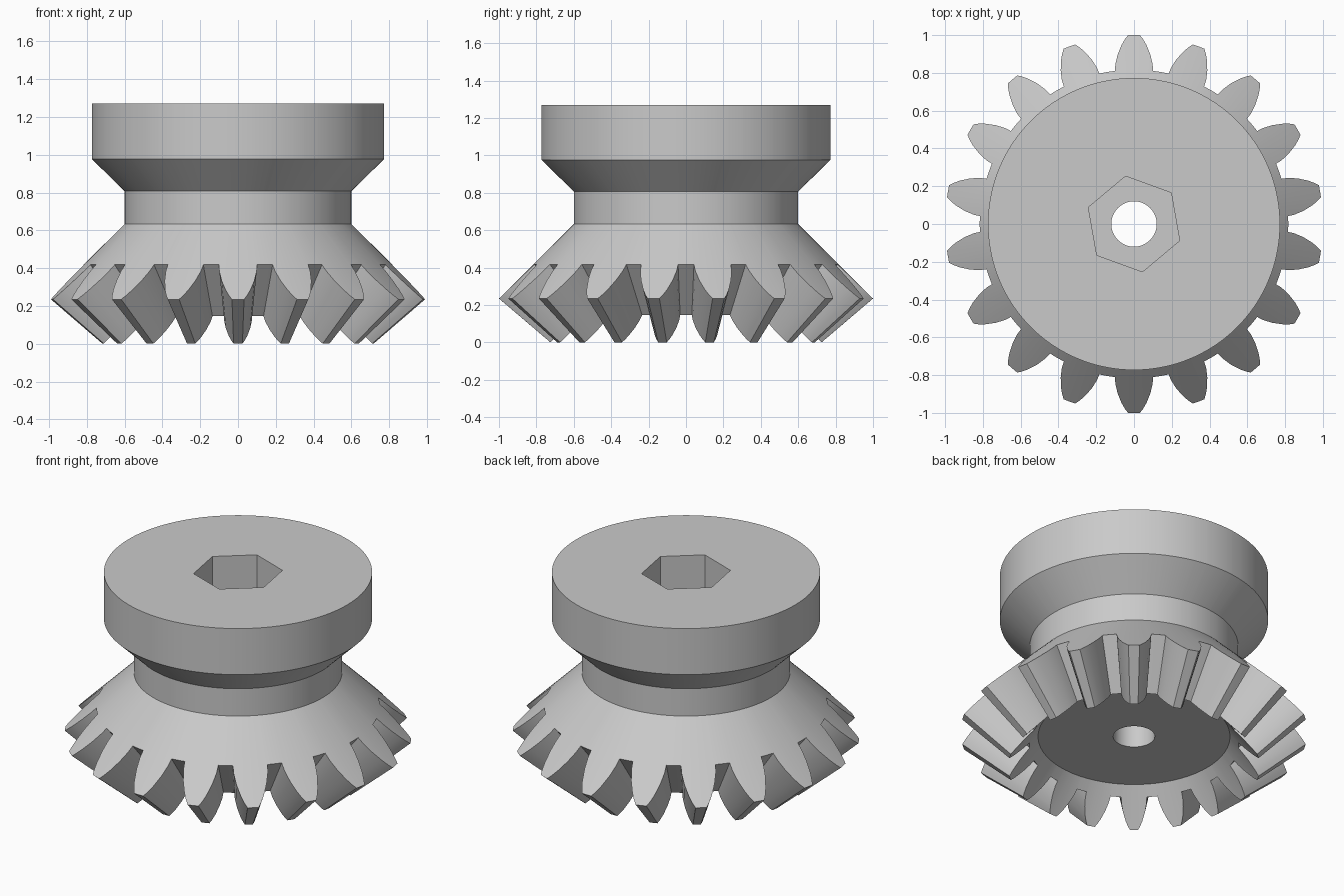
import bpy, bmesh, math
from math import sin, cos, pi, radians

cube = bpy.data.objects.get("Cube")
if cube:
    bpy.data.objects.remove(cube, do_unlink=True)

TEETH = 18
CONE = 1.235      # radius + height along the outer (back) cone
APEX = -0.617     # height where all tooth lines meet

# Single grey material
grey = bpy.data.materials.new("grey metal")
grey.use_nodes = True
colour = (0.59, 0.59, 0.59, 1)
grey.diffuse_color = colour
grey.node_tree.nodes["Principled BSDF"].inputs["Base Color"].default_value = colour

# Tooth flank: (radius, half width), from root to tip
flank = [(0.817, 0.100), (0.85, 0.099), (0.90, 0.087),
         (0.95, 0.066), (0.98, 0.048), (1.0, 0.032)]
half = [(r, math.asin(w / r)) for r, w in flank]
tooth = ([(r, -a) for r, a in half] + [(1.0, 0.0)]
         + [(r, a) for r, a in reversed(half)] + [(0.817, pi / TEETH)])
outline = [(r, a + pi / 2 + k * 2 * pi / TEETH) for k in range(TEETH) for r, a in tooth]


def circle(radius, z):
    return [(radius * cos(a), radius * sin(a), z) for _, a in outline]


def toward_apex(r, a):
    """Inner end of a tooth line; the inner cone is a little steeper."""
    s = 0.725 + 0.065 * (1 - r)
    return (r * s * cos(a), r * s * sin(a), APEX + (CONE - r - APEX) * s)


# Rings from the underside, through the toothed section, up to the top
outer_teeth = [(r * cos(a), r * sin(a), CONE - r) for r, a in outline]
inner_teeth = [toward_apex(r, a) for r, a in outline]
rings = [circle(0.553, 0.204), inner_teeth, outer_teeth,
         circle(0.60, 0.633), circle(0.60, 0.807),
         circle(0.773, 0.977), circle(0.773, 1.27)]

bm = bmesh.new()
loops = [[bm.verts.new(p) for p in ring] for ring in rings]
n = len(outline)
for low, high in zip(loops, loops[1:]):
    for i in range(n):
        j = (i + 1) % n
        bm.faces.new((low[i], low[j], high[j], high[i]))
bm.faces.new(loops[0][::-1])
bm.faces.new(loops[-1])
bmesh.ops.recalc_face_normals(bm, faces=bm.faces)
mesh = bpy.data.meshes.new("bevel_gear")
bm.to_mesh(mesh)
bm.free()
mesh.materials.append(grey)
gear = bpy.data.objects.new("bevel_gear", mesh)
bpy.context.collection.objects.link(gear)


def drill(name, sides, radius, bottom, top, turn):
    """Cut a straight prism or round hole through the gear."""
    bpy.ops.mesh.primitive_cylinder_add(
        vertices=sides, radius=radius, depth=top - bottom,
        location=(0, 0, (top + bottom) / 2), rotation=(0, 0, turn))
    cutter = bpy.context.object
    cutter.name = name
    cutter.hide_render = True
    cutter.data.materials.append(grey)
    bpy.ops.object.select_all(action='DESELECT')
    gear.select_set(True)
    bpy.context.view_layer.objects.active = gear
    mod = gear.modifiers.new(name, 'BOOLEAN')
    mod.operation = 'DIFFERENCE'
    mod.solver = 'EXACT'
    mod.object = cutter
    bpy.ops.object.modifier_apply(modifier=name)
    bpy.data.objects.remove(cutter, do_unlink=True)


# Round bore all the way through, hexagonal socket from the top
drill("bore_cutter", 64, 0.12, -0.2, 1.5, 0)
drill("hex_socket_cutter", 6, 0.257, 0.77, 1.5, radians(10))

bpy.ops.object.shade_smooth_by_angle(angle=radians(30))
